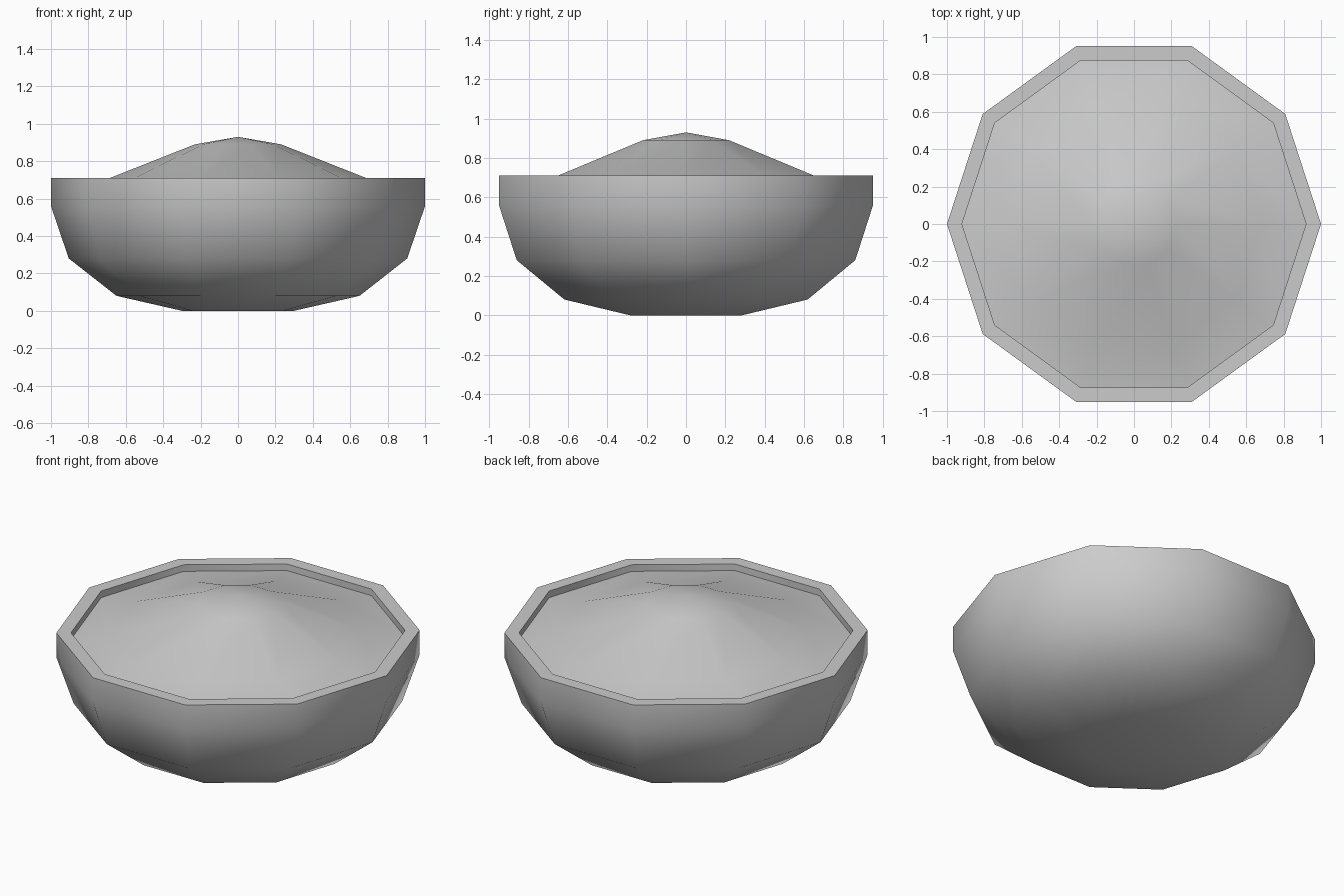
import bpy, bmesh, math

if "Cube" in bpy.data.objects:
    bpy.data.objects.remove(bpy.data.objects["Cube"])

SIDES = 10


def lathe(name, profile, cap_start=False):
    """Revolve (radius, z) points into a ten-sided surface; radius 0 makes a tip."""
    bm = bmesh.new()
    rings = []
    for r, z in profile:
        n = 1 if r == 0 else SIDES
        rings.append([bm.verts.new((r * math.cos(math.tau * i / SIDES),
                                    r * math.sin(math.tau * i / SIDES), z))
                      for i in range(n)])
    for a, b in zip(rings, rings[1:]):
        for i in range(SIDES):
            j = (i + 1) % SIDES
            if len(b) == 1:
                bm.faces.new((a[i], a[j], b[0]))
            else:
                bm.faces.new((a[i], a[j], b[j], b[i]))
    if cap_start:
        bm.faces.new(rings[0][::-1])
    mesh = bpy.data.meshes.new(name)
    bm.to_mesh(mesh)
    bm.free()
    obj = bpy.data.objects.new(name, mesh)
    bpy.context.collection.objects.link(obj)
    bpy.ops.object.select_all(action='DESELECT')
    obj.select_set(True)
    bpy.context.view_layer.objects.active = obj
    bpy.ops.object.shade_smooth_by_angle(angle=math.radians(40))
    return obj


# Bowl: flat base, rounded wall, flat rim and short inner lip
lathe("bowl", [(0.30, 0.0), (0.65, 0.08), (0.905, 0.28), (1.0, 0.56),
               (1.0, 0.71), (0.92, 0.71), (0.92, 0.67)], cap_start=True)

# Heaped food filling the bowl
lathe("food_mound", [(0.92, 0.67), (0.685, 0.71), (0.23, 0.89), (0, 0.93)])
